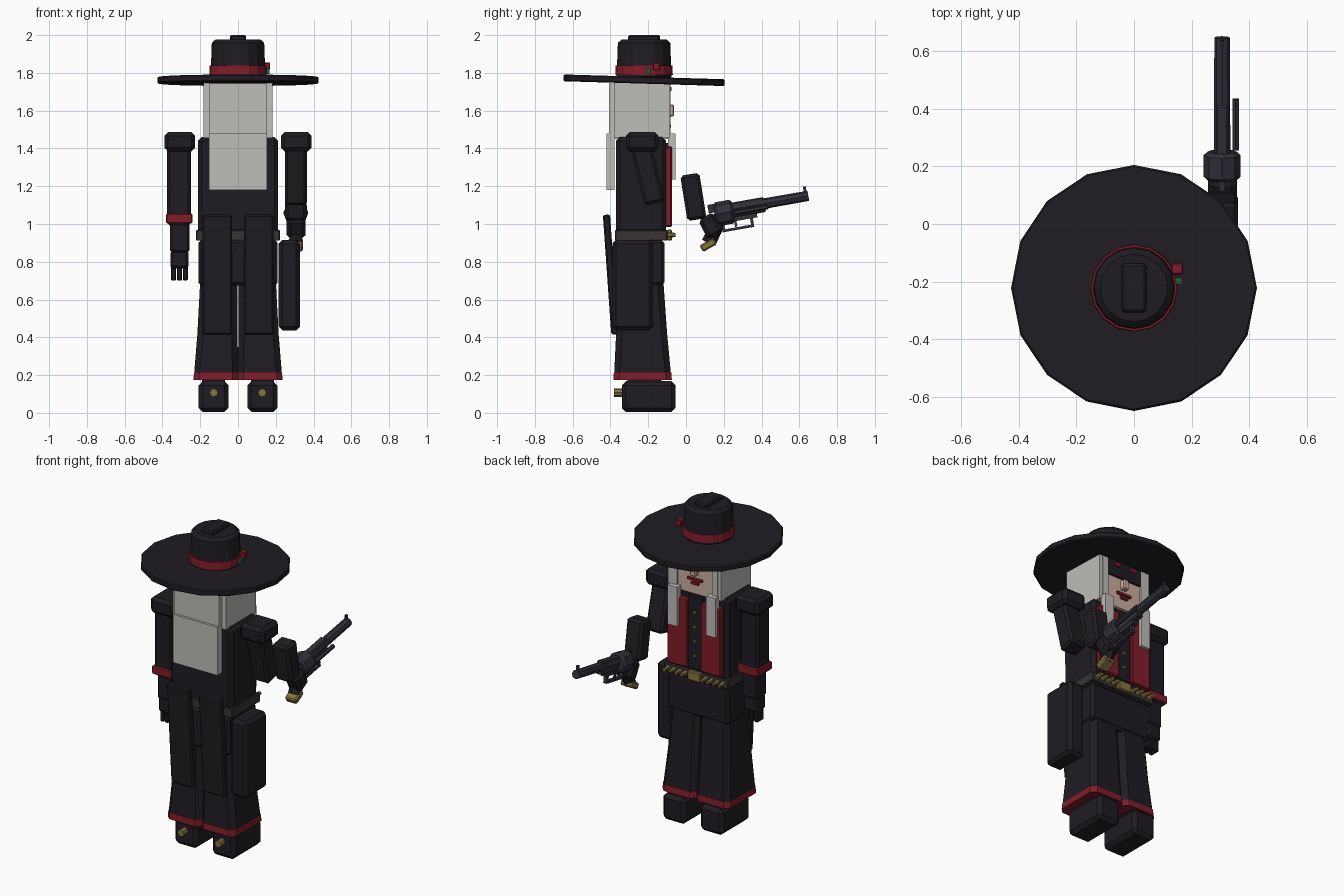
import bpy, bmesh, math
from mathutils import Matrix, Vector

if "Cube" in bpy.data.objects:
    bpy.data.objects.remove(bpy.data.objects["Cube"])

def mat(name, r, g, b):
    m = bpy.data.materials.new(name)
    m.diffuse_color = (r, g, b, 1)
    m.use_nodes = True
    m.node_tree.nodes["Principled BSDF"].inputs["Base Color"].default_value = m.diffuse_color
    return m

BLACK = mat("black cloth", 0.014, 0.012, 0.016)
RED = mat("red cloth", 0.22, 0.012, 0.022)
HAIR = mat("pale hair", 0.52, 0.51, 0.48)
SKIN = mat("skin", 0.6, 0.42, 0.34)
GOLD = mat("brass", 0.24, 0.17, 0.05)
LEATHER = mat("belt leather", 0.04, 0.034, 0.034)
STEEL = mat("gun steel", 0.03, 0.032, 0.042)
GREEN = mat("leaf green", 0.02, 0.1, 0.03)
CY = -0.235   # body axis in y

def finish(bm, name, m, bevel=0.0):
    me = bpy.data.meshes.new(name)
    bmesh.ops.recalc_face_normals(bm, faces=bm.faces)
    bm.to_mesh(me)
    bm.free()
    me.materials.append(m)
    ob = bpy.data.objects.new(name, me)
    bpy.context.collection.objects.link(ob)
    if bevel:
        b = ob.modifiers.new("bevel", 'BEVEL')
        b.width, b.segments = bevel, 1
        b.limit_method, b.angle_limit = 'ANGLE', math.radians(50)
    return ob

def box(name, x, y, z, m, bevel=0.0, tilt=0.0):
    """Box from (min, max) ranges, tilted about x around its own centre."""
    bm = bmesh.new()
    size = Vector((x[1] - x[0], y[1] - y[0], z[1] - z[0]))
    mid = Vector((sum(x) / 2, sum(y) / 2, sum(z) / 2))
    mx = Matrix.Translation(mid) @ Matrix.Rotation(math.radians(tilt), 4, 'X') @ Matrix.Diagonal((*size, 1))
    bmesh.ops.create_cube(bm, size=1, matrix=mx)
    return finish(bm, name, m, bevel)

def pair(name, x, y, z, m, bevel=0.0, tilt=0.0):
    box("left_" + name, (-x[1], -x[0]), y, z, m, bevel, tilt)
    box("right_" + name, x, y, z, m, bevel, tilt)

def tube(name, a, b, r1, r2, m, sides=8, bevel=0.0):
    """Cone or cylinder between two points."""
    a, b = Vector(a), Vector(b)
    bm = bmesh.new()
    rot = (b - a).to_track_quat('Z', 'Y').to_matrix().to_4x4()
    bmesh.ops.create_cone(bm, cap_ends=True, segments=sides, radius1=r1, radius2=r2,
                          depth=(b - a).length, matrix=Matrix.Translation((a + b) / 2) @ rot)
    return finish(bm, name, m, bevel)

def loft(name, rings, m, chamfer=0.03):
    """Tapered box with chamfered corners; rings are (x0, x1, y0, y1, z)."""
    bm = bmesh.new()
    loops = []
    for x0, x1, y0, y1, z in rings:
        c = chamfer
        pts = [(x0 + c, y0), (x1 - c, y0), (x1, y0 + c), (x1, y1 - c),
               (x1 - c, y1), (x0 + c, y1), (x0, y1 - c), (x0, y0 + c)]
        loops.append([bm.verts.new((px, py, z)) for px, py in pts])
    for lo, hi in zip(loops, loops[1:]):
        for i in range(8):
            bm.faces.new((lo[i], lo[(i + 1) % 8], hi[(i + 1) % 8], hi[i]))
    bm.faces.new(loops[0])
    bm.faces.new(loops[-1])
    return finish(bm, name, m)

# Hat: tilted 16-sided brim, crown, band, top ridge and flower
HY = -0.222
brim_axis = Vector((0, 0.03, 1)).normalized() * 0.018
brim_mid = Vector((0, HY, 1.761))
tube("hat_brim", brim_mid - brim_axis, brim_mid + brim_axis, 0.427, 0.427, BLACK, 16, 0.006)
tube("hat_crown", (0, HY, 1.76), (0, HY, 1.978), 0.146, 0.138, BLACK, 16, 0.02)
tube("hat_band", (0, HY, 1.79), (0, HY, 1.838), 0.152, 0.15, RED, 16)
box("hat_ridge", (-0.043, 0.043), (HY - 0.085, HY + 0.085), (1.96, 2.0), BLACK, 0.008)
box("hat_flower", (0.13, 0.17), (-0.175, -0.138), (1.815, 1.855), RED, 0.004)
box("flower_leaf", (0.14, 0.167), (-0.21, -0.185), (1.795, 1.825), GREEN)

# Head, hair and face
box("head", (-0.15, 0.15), (-0.375, -0.095), (1.45, 1.755), SKIN)
pair("hair_side", (0.145, 0.182), (-0.378, -0.085), (1.455, 1.755), HAIR)
box("hair_back", (-0.153, 0.153), (-0.408, -0.375), (1.46, 1.745), HAIR)
box("hair_tail", (-0.153, 0.153), (-0.422, -0.378), (1.18, 1.48), HAIR)
pair("front_lock", (0.10, 0.165), (-0.095, -0.055), (1.235, 1.48), HAIR)
pair("hair_fringe_edge", (0.12, 0.16), (-0.1, -0.083), (1.46, 1.755), HAIR)
box("eye_shade", (-0.122, 0.122), (-0.1, -0.082), (1.64, 1.75), BLACK)
pair("eye", (0.04, 0.075), (-0.09, -0.077), (1.705, 1.725), RED)
box("nose", (-0.02, 0.02), (-0.1, -0.064), (1.57, 1.632), SKIN, 0.006)
box("upper_lip", (-0.05, 0.05), (-0.1, -0.082), (1.535, 1.55), RED)
box("lower_lip", (-0.025, 0.025), (-0.1, -0.08), (1.512, 1.527), RED)

# Torso, red waistcoat, belt with cartridges
box("torso", (-0.213, 0.213), (-0.37, -0.105), (0.95, 1.46), BLACK, 0.02)
pair("waistcoat_panel", (0.045, 0.185), (-0.115, -0.075), (0.985, 1.41), RED, 0.006)
box("shirt_front", (-0.05, 0.05), (-0.115, -0.09), (0.985, 1.43), BLACK)
for i in range(4):
    box(f"shirt_button_{i}", (-0.008, 0.008), (-0.095, -0.08), (1.06 + i * 0.09, 1.076 + i * 0.09), GOLD)
box("belt", (-0.222, 0.222), (-0.375, -0.098), (0.912, 0.968), LEATHER, 0.004)
box("belt_buckle", (-0.045, 0.045), (-0.1, -0.075), (0.912, 0.97), GOLD, 0.005)
for s in (-1, 1):
    for i in range(4):
        bx = s * (0.07 + i * 0.04)
        tube(f"cartridge_{s}_{i}", (bx, -0.105, 0.942), (bx, -0.055, 0.942), 0.015, 0.011, GOLD, 6)

# Hips, flared trousers with red hems, boots and spurs
box("hips", (-0.21, 0.21), (-0.388, -0.115), (0.675, 0.915), BLACK, 0.015)
for s, side in ((-1, "left"), (1, "right")):
    def span(a, b):
        return (a, b) if s > 0 else (-b, -a)
    loft(side + "_trouser", [(*span(0.0, 0.232), -0.38, -0.08, 0.21), (*span(0.002, 0.215), -0.37, -0.1, 0.42),
                             (*span(0.004, 0.2), -0.36, -0.12, 0.7)], BLACK)
    loft(side + "_hem", [(*span(-0.001, 0.236), -0.384, -0.075, 0.175),
                         (*span(-0.001, 0.233), -0.382, -0.078, 0.215)], RED)
    tube(side + "_spur", (s * 0.128, -0.335, 0.107), (s * 0.128, -0.382, 0.107), 0.022, 0.022, GOLD, 8)
pair("boot", (0.05, 0.208), (-0.34, -0.055), (0.005, 0.168), BLACK, 0.022)
pair("ankle", (0.07, 0.19), (-0.31, -0.13), (0.15, 0.25), BLACK)

# Coat tails and holster
pair("coat_tail", (0.032, 0.187), (-0.418, -0.38), (0.415, 1.05), BLACK, 0.008, 4)
box("holster", (0.215, 0.328), (-0.39, -0.175), (0.437, 0.915), BLACK, 0.02)

# Hanging arm
pair("shoulder", (0.227, 0.39), (-0.318, -0.145), (1.385, 1.487), BLACK, 0.02)
box("left_upper_arm", (-0.375, -0.25), (-0.295, -0.17), (0.99, 1.42), BLACK, 0.015)
box("left_cuff", (-0.382, -0.24), (-0.305, -0.16), (1.003, 1.055), RED, 0.006)
box("left_forearm", (-0.36, -0.257), (-0.285, -0.18), (0.85, 1.01), BLACK, 0.01)
box("left_palm", (-0.358, -0.262), (-0.28, -0.185), (0.765, 0.86), BLACK, 0.012)
for i in range(3):
    fx = -0.341 + i * 0.031
    box(f"left_finger_{i}", (fx - 0.013, fx + 0.013), (-0.265, -0.2), (0.7, 0.79), BLACK, 0.005)

# Raised arm
box("right_upper_arm", (0.248, 0.365), (-0.26, -0.15), (1.105, 1.44), BLACK, 0.015, 14)
box("right_forearm", (0.25, 0.362), (-0.012, 0.09), (1.022, 1.265), BLACK, 0.015, 9)
box("right_hand", (0.257, 0.358), (0.085, 0.18), (0.93, 1.05), BLACK, 0.02, 28)

# Revolver, laid out along a raised axis
GX, SLOPE = 0.306, math.radians(10)
def gun(u, v, x=GX):
    """Point u along the barrel and v above it."""
    return (x, 0.17 + u * math.cos(SLOPE) - v * math.sin(SLOPE), 1.065 + u * math.sin(SLOPE) + v * math.cos(SLOPE))

def gun_box(name, u, v, m, half=0.015, x=GX, bevel=0.0, tilt=0):
    c = gun(sum(u) / 2, sum(v) / 2, x)
    du, dv = (u[1] - u[0]) / 2, (v[1] - v[0]) / 2
    return box(name, (x - half, x + half), (c[1] - du, c[1] + du), (c[2] - dv, c[2] + dv), m, bevel, 10 + tilt)

tube("gun_barrel", gun(0, 0), gun(0.485, 0), 0.029, 0.027, STEEL, 8)
tube("gun_cylinder", gun(-0.02, -0.012), gun(0.08, -0.012), 0.064, 0.064, STEEL, 8, 0.012)
gun_box("gun_frame", (0.06, 0.25), (-0.045, 0.035), STEEL, 0.022, bevel=0.006)
gun_box("gun_lower_frame", (-0.02, 0.2), (-0.065, -0.03), STEEL, 0.018)
tube("ejector_rod", gun(0.085, -0.02, 0.353), gun(0.265, -0.02, 0.353), 0.013, 0.013, STEEL, 6)
gun_box("front_sight", (0.465, 0.48), (0.02, 0.052), STEEL, 0.007)
gun_box("gun_hammer", (-0.05, -0.015), (0.0, 0.045), STEEL, 0.01)
gun_box("trigger_guard_base", (0.01, 0.175), (-0.112, -0.098), STEEL, 0.012)
gun_box("trigger_guard_front", (0.16, 0.175), (-0.112, -0.06), STEEL, 0.012)
gun_box("trigger_guard_rear", (0.005, 0.02), (-0.112, -0.06), STEEL, 0.012)
gun_box("trigger", (0.075, 0.087), (-0.095, -0.055), STEEL, 0.006)
tube("gun_grip", (GX, 0.185, 1.04), (GX, 0.12, 0.9), 0.038, 0.038, BLACK, 6)
box("grip_cap", (0.268, 0.344), (0.075, 0.16), (0.87, 0.91), GOLD, 0.008, 30)
